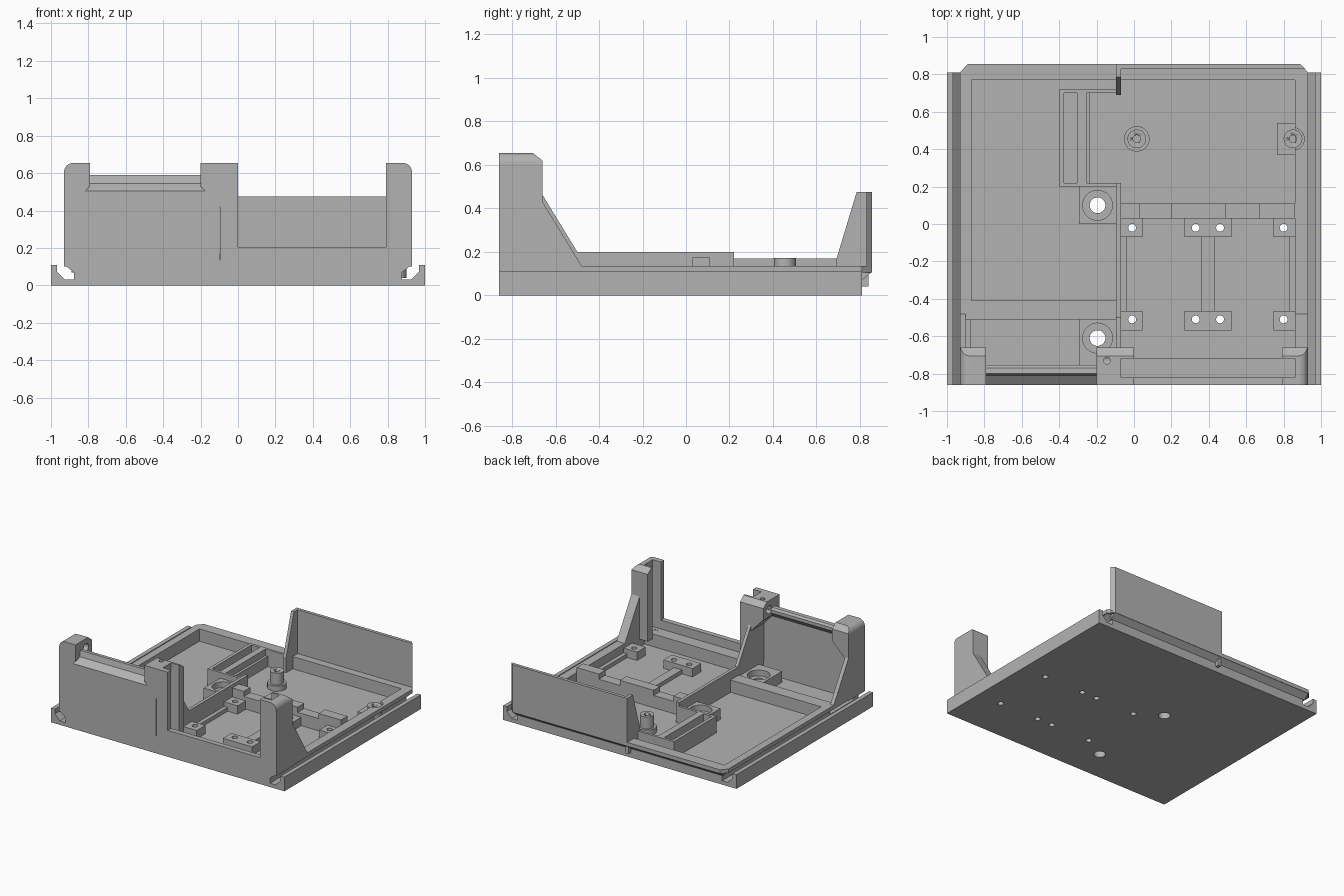
import bpy, bmesh, math
from mathutils import Vector

cube = bpy.data.objects.get("Cube")
if cube:
    bpy.data.objects.remove(cube)

grey = bpy.data.materials.new("plain grey")
grey.use_nodes = True
grey.diffuse_color = (0.45, 0.45, 0.45, 1)
grey.node_tree.nodes["Principled BSDF"].inputs["Base Color"].default_value = grey.diffuse_color

FRONT, BACK, RIM, FLOOR, TOP = -0.86, 0.855, 0.135, 0.04, 0.655


def prism(name, pts, axis, a, b):
    """Extrude a 2D outline from a to b along an axis."""
    place = {"x": lambda p, t: (t, p[0], p[1]),
             "y": lambda p, t: (p[0], t, p[1]),
             "z": lambda p, t: (p[0], p[1], t)}[axis]
    bm = bmesh.new()
    face = bm.faces.new([bm.verts.new(place(p, a)) for p in pts])
    ext = bmesh.ops.extrude_face_region(bm, geom=[face])
    shift = Vector(place((0, 0), b - a))
    bmesh.ops.translate(bm, vec=shift,
                        verts=[v for v in ext["geom"] if isinstance(v, bmesh.types.BMVert)])
    bmesh.ops.recalc_face_normals(bm, faces=bm.faces)
    mesh = bpy.data.meshes.new(name)
    bm.to_mesh(mesh)
    bm.free()
    mesh.materials.append(grey)
    obj = bpy.data.objects.new(name, mesh)
    bpy.context.collection.objects.link(obj)
    return obj


def box(name, x0, x1, y0, y1, z0, z1):
    return prism(name, [(x0, y0), (x1, y0), (x1, y1), (x0, y1)], "z", z0, z1)


def rod(name, u, v, r, a, b, axis="z", n=32):
    pts = [(u + r * math.cos(math.tau * i / n), v + r * math.sin(math.tau * i / n)) for i in range(n)]
    obj = prism(name, pts, axis, a, b)
    bpy.context.view_layer.objects.active = obj
    bpy.ops.object.select_all(action="DESELECT")
    obj.select_set(True)
    bpy.ops.object.shade_smooth_by_angle(angle=math.radians(30))
    return obj


def cut(obj, *cutters):
    """Subtract each cutter, then remove it."""
    for cutter in cutters:
        mod = obj.modifiers.new("cut", "BOOLEAN")
        mod.operation, mod.solver, mod.object = "DIFFERENCE", "EXACT", cutter
        deps = bpy.context.evaluated_depsgraph_get()
        mesh = bpy.data.meshes.new_from_object(obj.evaluated_get(deps))
        obj.modifiers.clear()
        obj.data = mesh
        bpy.data.objects.remove(cutter)
    return obj


# Base with a slide groove along each side
half = [(1, 0), (1, 0.11), (0.967, 0.11), (0.967, 0.073), (0.925, 0.03),
        (0.877, 0.03), (0.877, 0.07), (0.93, 0.11)]
base = prism("base", half + [(-x, z) for x, z in reversed(half)], "y", FRONT, 0.81)
deck = prism("rim", [(-0.93, FRONT), (0.93, FRONT), (0.93, 0.81), (0.89, BACK),
                     (-0.89, BACK), (-0.93, 0.81)], "z", 0.105, RIM)
prism("back_overhang", [(0.8, 0.07), (0.81, 0.07), (BACK, 0.107), (0.8, 0.107)], "x", -0.89, 0.89)

# Pockets: left tray, front left bay, rear right bay, board bay
pockets = [(-0.87, -0.095, -0.41, 0.77), (-0.9, -0.095, -0.81, -0.51),
           (-0.07, 0.86, 0.11, 0.77), (-0.07, 0.86, -0.72, 0.03)]
for part in (base, deck):
    for x0, x1, y0, y1 in pockets:
        cut(part, box("cutter", x0, x1, y0, y1, FLOOR, 0.3))
    # opening between the holder and the rear right bay
    cut(part, box("cutter", -0.12, -0.05, 0.22, 0.7, FLOOR, 0.3))

# Large bolt bosses with counterbores, and their holes through the floor
for y, y0, y1 in ((0.1, 0, 0.2), (-0.61, -0.755, -0.51)):
    boss = box("bolt_boss", -0.295, -0.095, y0, y1, FLOOR - 0.01, 0.125)
    cut(boss, rod("cutter", -0.195, y, 0.08, 0.08, 0.3),
        rod("cutter", -0.195, y, 0.042, -0.1, 0.3))
    cut(base, rod("cutter", -0.195, y, 0.042, -0.1, 0.3))

# Corner posts for two circuit boards
for x0, x1, hole in ((-0.07, 0.045, -0.01), (0.27, 0.395, 0.33),
                     (0.395, 0.52, 0.46), (0.745, 0.86, 0.8)):
    for y0, y1, hy in ((-0.07, 0.03, -0.02), (-0.57, -0.465, -0.51)):
        post = box("board_post", x0, x1, y0, y1, FLOOR - 0.01, 0.105)
        cut(post, rod("cutter", hole, hy, 0.021, -0.1, 0.3, n=20))
        cut(base, rod("cutter", hole, hy, 0.021, -0.1, 0.3, n=20))
for x0, x1 in ((-0.07, -0.04), (0.36, 0.43), (0.83, 0.86)):
    box("board_rail", x0, x1, -0.5 + 0.035, -0.07, FLOOR - 0.01, 0.07)

# Notched cross bar and long divider
steps = [-0.07, 0.03, 0.2, 0.49, 0.67, 0.86]
for i, (x0, x1) in enumerate(zip(steps, steps[1:])):
    box("cross_bar", x0, x1, 0.03, 0.11, FLOOR - 0.01, 0.12 if i % 2 else 0.175)
prism("divider", [(-0.7, FLOOR), (0.22, FLOOR), (0.22, 0.2), (-0.5, 0.2),
                  (-0.665, 0.47), (-0.7, 0.47)], "x", -0.095, -0.07)

# Slotted holder beside the divider
holder = box("holder", -0.4, -0.255, 0.2, 0.72, FLOOR - 0.01, 0.17)
cut(holder, box("cutter", -0.375, -0.305, 0.22, 0.7, 0.06, 0.3))
box("holder_lip", -0.256, -0.235, 0.22, 0.7, FLOOR - 0.01, 0.12)
for y0, y1 in ((0.2, 0.22), (0.7, 0.72)):
    box("holder_end", -0.256, -0.07, y0, y1, FLOOR - 0.01, 0.17)

# Standoffs in the rear right bay
rod("standoff_foot", 0.015, 0.455, 0.068, FLOOR - 0.01, 0.08)
cut(rod("standoff", 0.015, 0.455, 0.05, FLOOR, 0.172),
    rod("cutter", 0.015, 0.455, 0.02, 0.1, 0.3, n=20))
box("side_block", 0.765, 0.87, 0.37, 0.54, FLOOR - 0.01, 0.085)
cut(deck, rod("cutter", 0.85, 0.455, 0.06, 0.08, 0.3))
cut(rod("side_standoff", 0.85, 0.455, 0.05, FLOOR, 0.125),
    rod("cutter", 0.85, 0.455, 0.02, 0.08, 0.3, n=20))

# Back panel and its end gusset
prism("back_panel", [(-0.095, 0.83), (0.915, 0.83), (0.89, BACK), (-0.095, BACK)], "z", 0.12, 0.475)
prism("back_gusset", [(0.69, FLOOR), (0.84, FLOOR), (0.84, 0.475), (0.785, 0.475), (0.69, 0.16)],
      "x", -0.095, -0.07)

# Front wall with an overhanging lip
prism("front_wall", [(FRONT, 0.1), (-0.81, 0.1), (-0.81, 0.5), (-0.755, 0.55), (-0.755, 0.575),
                     (-0.77, 0.588), (-0.8, 0.59), (-0.81, 0.545), (FRONT, 0.505)], "x", -0.92, -0.1)
box("low_front_wall", -0.07, 0.86, FRONT, -0.82, 0.1, 0.205)
ledge = box("panel_ledge", -0.07, 0.86, -0.82, -0.72, FLOOR, 0.137)
cut(ledge, *[rod("cutter", x, -0.77, 0.02, 0.07, 0.3, n=20) for x in (-0.015, 0.805)])


def rounded(sign):
    """Rounded outer top corner of a front pillar."""
    c, r = 0.88, 0.05
    return [(sign * (c + r * math.cos(t)), TOP - r + r * math.sin(t))
            for t in (math.pi / 2 * i / 8 for i in range(9))]


def top_chamfer():
    return prism("cutter", [(-0.705, 0.67), (-0.705, TOP), (-0.66, 0.62), (-0.6, 0.62), (-0.6, 0.67)],
                 "x", -1.1, 1.1)


def panel_slot():
    return box("cutter", -0.07, 0.86, -0.82, -0.72, RIM, 0.8)


# Left end pillar: thin wall carrying a hinge head
head = prism("hinge_pillar", [(-0.93, 0.1)] + rounded(-1) +
             [(-0.79, TOP), (-0.79, 0.53), (-0.9, 0.42), (-0.9, 0.1)], "y", FRONT, -0.66)
cut(head, top_chamfer(), rod("cutter", -0.73, 0.585, 0.03, -0.88, -0.7, "x"))

# Middle pillar with hinge head and panel slot
middle = prism("middle_pillar", [(0, 0.1), (0, TOP), (-0.2, TOP), (-0.2, 0.53),
                                 (-0.095, 0.42), (-0.095, 0.1)], "y", FRONT, -0.66)
cut(middle, top_chamfer(), panel_slot(), rod("cutter", -0.73, 0.585, 0.03, -0.3, -0.12, "x"),
    rod("cutter", -0.145, -0.73, 0.018, 0.56, 0.8, n=20))

# Right end pillar with panel slot
end = prism("end_pillar", [(0.79, 0.1), (0.93, 0.1)] + rounded(1) + [(0.79, TOP)], "y", FRONT, -0.66)
cut(end, top_chamfer(), panel_slot())

# Sloping buttresses behind the end pillars
for x0, x1 in ((-0.93, -0.9), (0.86, 0.93)):
    prism("buttress", [(-0.67, 0.11), (-0.48, 0.11), (-0.48, RIM), (-0.66, 0.43), (-0.67, 0.43)],
          "x", x0, x1)
